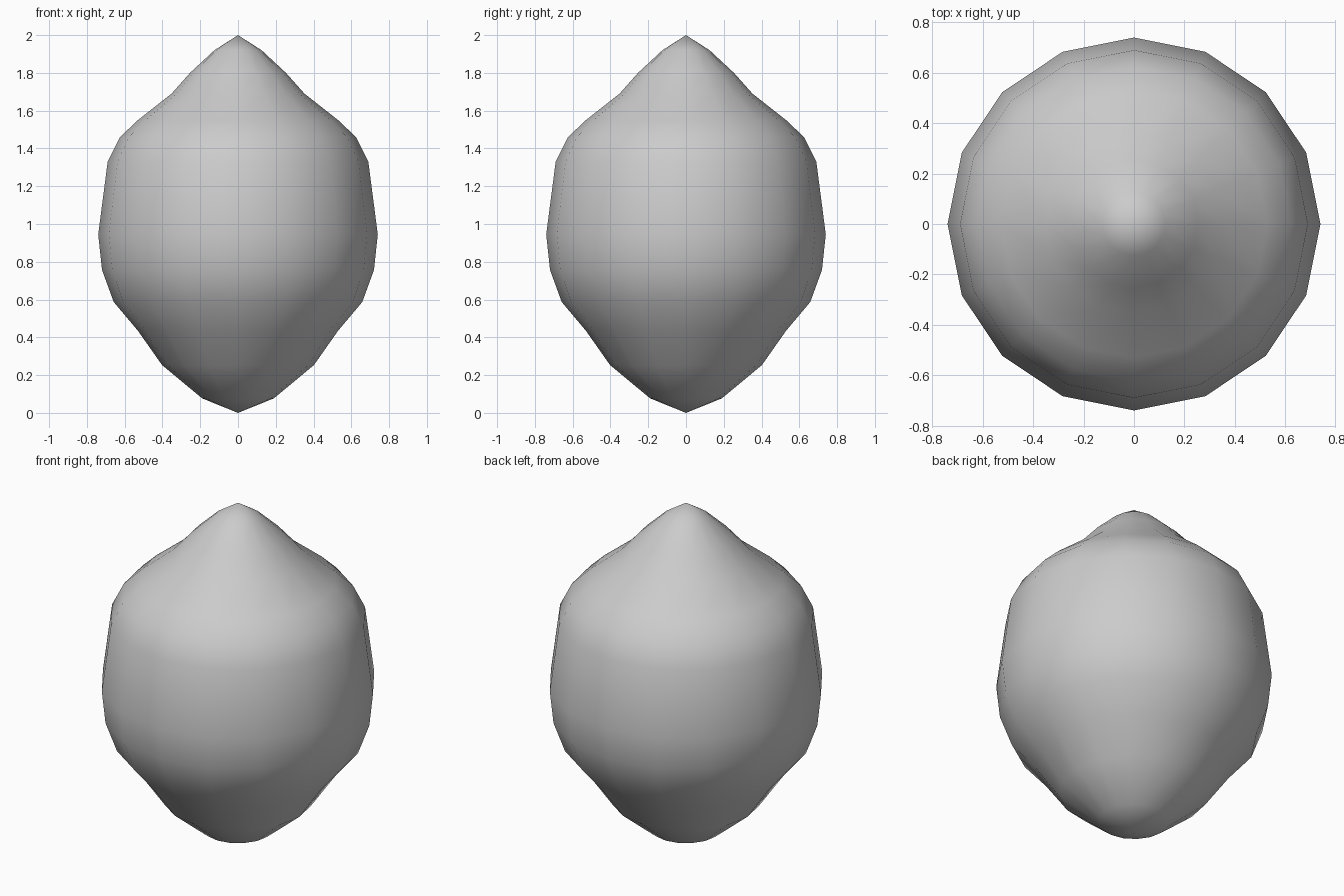
import bpy, bmesh
from math import cos, sin, pi

if "Cube" in bpy.data.objects:
    bpy.data.objects.remove(bpy.data.objects["Cube"])

SIDES = 16
# Radius and height of each ring, from bottom to top
RINGS = [(0.19, 0.077), (0.402, 0.253), (0.53, 0.435), (0.658, 0.587),
         (0.72, 0.757), (0.74, 0.945), (0.69, 1.33), (0.625, 1.46),
         (0.53, 1.55), (0.352, 1.69), (0.254, 1.80), (0.125, 1.92)]

# Lemon-shaped body: rings around z, closed with a pole at each end
bm = bmesh.new()
rings = [[bm.verts.new((r * cos(2 * pi * i / SIDES), r * sin(2 * pi * i / SIDES), z))
          for i in range(SIDES)] for r, z in RINGS]
bottom = bm.verts.new((0, 0, 0))
top = bm.verts.new((0, 0, 2))
for i in range(SIDES):
    j = (i + 1) % SIDES
    bm.faces.new((bottom, rings[0][j], rings[0][i]))
    bm.faces.new((top, rings[-1][i], rings[-1][j]))
    for low, high in zip(rings, rings[1:]):
        bm.faces.new((low[i], low[j], high[j], high[i]))
for face in bm.faces:
    face.smooth = True

mesh = bpy.data.meshes.new("fruit_body")
bm.to_mesh(mesh)
bm.free()
bpy.context.collection.objects.link(bpy.data.objects.new("fruit_body", mesh))
